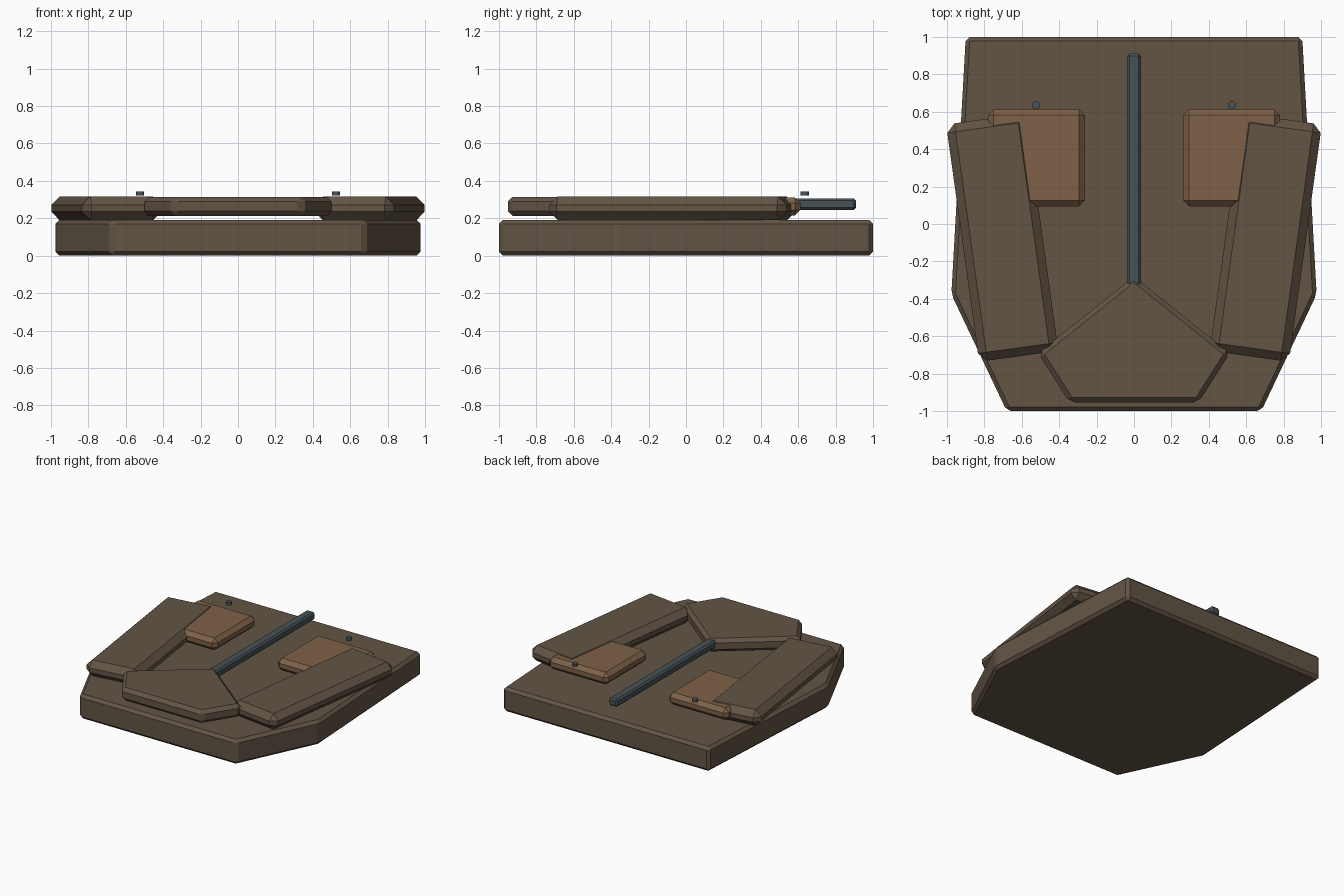
import bpy, bmesh, math
from mathutils import Vector

if "Cube" in bpy.data.objects:
    bpy.data.objects.remove(bpy.data.objects["Cube"])


def material(name, rgb):
    m = bpy.data.materials.new(name)
    m.diffuse_color = (*rgb, 1)
    m.use_nodes = True
    m.node_tree.nodes["Principled BSDF"].inputs["Base Color"].default_value = m.diffuse_color
    return m


BROWN = material("dark_brown", (0.125, 0.09, 0.06))
TAN = material("tan_leather", (0.21, 0.12, 0.065))
STEEL = material("blue_grey", (0.065, 0.085, 0.095))


def prism(name, outline, z0, z1, bevel, mat):
    """Extrude a flat outline from z0 to z1 and chamfer every edge."""
    bm = bmesh.new()
    face = bm.faces.new([bm.verts.new((x, y, z0)) for x, y in outline])
    top = bmesh.ops.extrude_face_region(bm, geom=[face])
    verts = [v for v in top["geom"] if isinstance(v, bmesh.types.BMVert)]
    bmesh.ops.translate(bm, verts=verts, vec=(0, 0, z1 - z0))
    bmesh.ops.recalc_face_normals(bm, faces=bm.faces[:])
    if bevel:
        bmesh.ops.bevel(bm, geom=bm.edges[:], offset=bevel, segments=1,
                        profile=0.5, affect='EDGES')
    me = bpy.data.meshes.new(name)
    bm.to_mesh(me)
    bm.free()
    me.materials.append(mat)
    ob = bpy.data.objects.new(name, me)
    bpy.context.collection.objects.link(ob)
    return ob


def rect(cx, cy, w, d, angle=0):
    c, s = math.cos(angle), math.sin(angle)
    return [(cx + x * c - y * s, cy + x * s + y * c)
            for x, y in ((-w/2, -d/2), (w/2, -d/2), (w/2, d/2), (-w/2, d/2))]


def symmetric(half):
    """Right-hand points, front to back, mirrored to a full outline."""
    return half + [(-x, y) for x, y in reversed(half) if x > 0]


# Base plate with tapered front
prism("base_plate", symmetric([(0.68, -1.0), (0.976, -0.375), (0.899, 1.0)]),
      0.0, 0.192, 0.022, BROWN)

# Pointed front panel
prism("front_panel", symmetric([(0.345, -0.953), (0.513, -0.69), (0, -0.28)]),
      0.212, 0.315, 0.026, BROWN)

# Central spine rod
prism("spine_rod", rect(0, 0.285, 0.074, 1.25), 0.245, 0.306, 0.012, STEEL)

for side, s in (("left", -1), ("right", 1)):
    # Splayed side panel
    prism(side + "_side_panel", rect(s * 0.704, -0.073, 0.428, 1.28, -s * math.radians(7.9)),
          0.19, 0.316, 0.045, BROWN)
    # Raised pad
    prism(side + "_pad", rect(s * 0.522, 0.353, 0.518, 0.517), 0.215, 0.311, 0.03, TAN)
    # Small stud behind the pad
    ring = [(s * 0.523 + 0.022 * math.cos(a * math.tau / 12),
             0.635 + 0.022 * math.sin(a * math.tau / 12)) for a in range(12)]
    prism(side + "_stud", ring, 0.321, 0.343, 0, STEEL)
